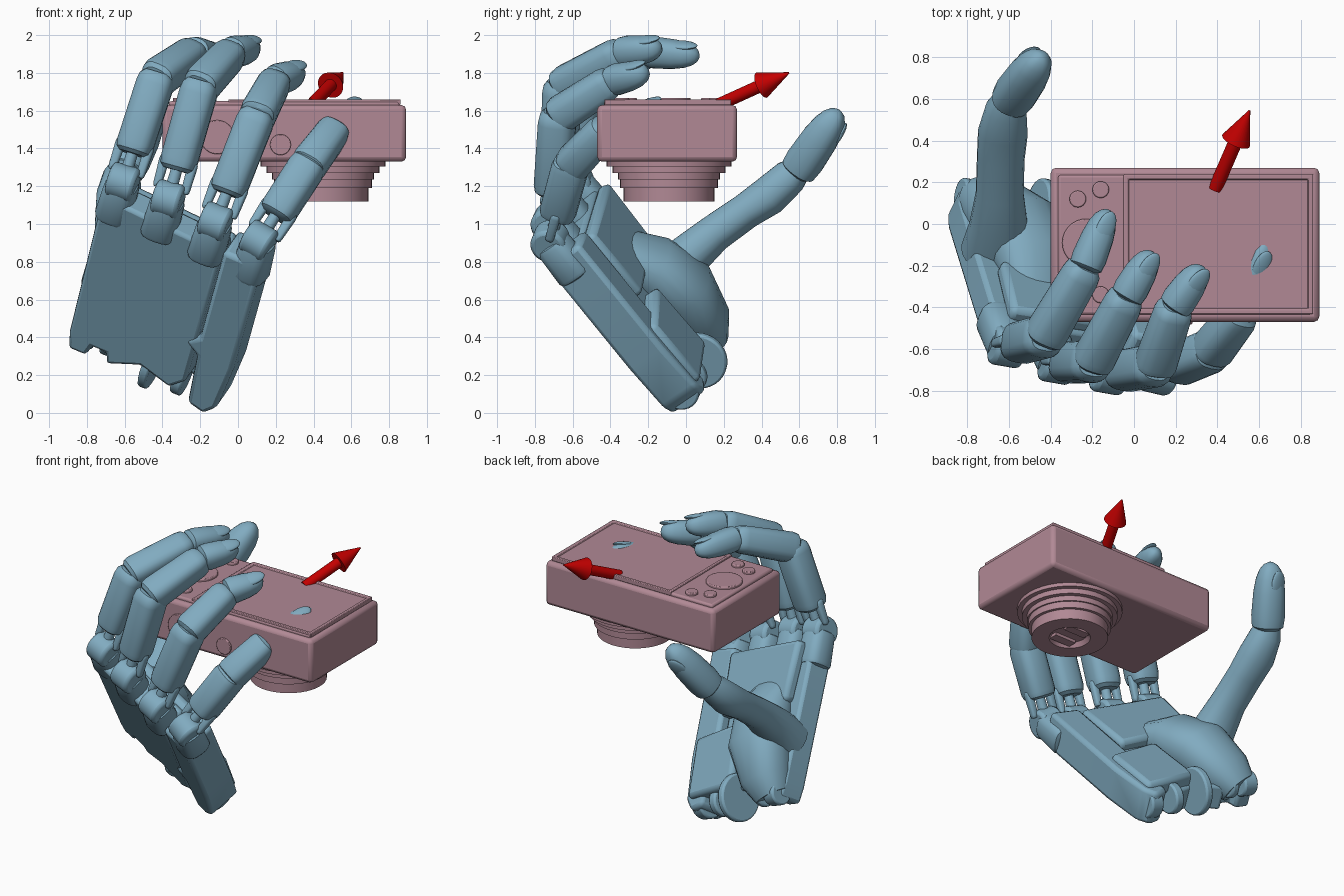
import bpy, bmesh, math
from mathutils import Vector as V, Matrix

if "Cube" in bpy.data.objects:
    bpy.data.objects.remove(bpy.data.objects["Cube"])


def material(name, rgb):
    m = bpy.data.materials.new(name)
    m.diffuse_color = (*rgb, 1)
    m.use_nodes = True
    m.node_tree.nodes["Principled BSDF"].inputs["Base Color"].default_value = m.diffuse_color
    return m


BLUE = material("hand_blue", (0.22, 0.41, 0.53))
PINK = material("camera_pink", (0.44, 0.25, 0.30))
RED = material("arrow_red", (0.55, 0.0, 0.0))


def finish(name, bm, mat, bevel=0.0, segs=2):
    bmesh.ops.recalc_face_normals(bm, faces=bm.faces)
    me = bpy.data.meshes.new(name)
    bm.to_mesh(me)
    bm.free()
    me.materials.append(mat)
    ob = bpy.data.objects.new(name, me)
    bpy.context.collection.objects.link(ob)
    if bevel:
        b = ob.modifiers.new("bevel", 'BEVEL')
        b.width, b.segments, b.limit_method = bevel, segs, 'ANGLE'
    bpy.ops.object.select_all(action='DESELECT')
    ob.select_set(True)
    bpy.context.view_layer.objects.active = ob
    bpy.ops.object.shade_smooth_by_angle(angle=math.radians(35))
    return ob


def box(name, lo, hi, mat, bevel=0.0):
    lo, hi = V(lo), V(hi)
    bm = bmesh.new()
    bmesh.ops.create_cube(bm, size=1, matrix=Matrix.Translation((lo + hi) / 2)
                          @ Matrix.Diagonal((*(hi - lo), 1)))
    return finish(name, bm, mat, bevel)


def rod(name, a, b, r0, r1, mat, bevel=0.0, n=32):
    a, b = V(a), V(b)
    bm = bmesh.new()
    rot = (b - a).to_track_quat('Z', 'Y').to_matrix().to_4x4()
    bmesh.ops.create_cone(bm, cap_ends=True, segments=n, radius1=r0, radius2=r1,
                          depth=(b - a).length, matrix=Matrix.Translation((a + b) / 2) @ rot)
    return finish(name, bm, mat, bevel)


def prism(name, outline, d0, d1, bevel):
    """Extrude an outline given in palm coordinates (across, along) through the palm depth."""
    bm = bmesh.new()
    lo = [bm.verts.new(palm(a, b, d0)) for a, b in outline]
    hi = [bm.verts.new(palm(a, b, d1)) for a, b in outline]
    bm.faces.new(lo)
    bm.faces.new(hi)
    for i in range(len(lo)):
        j = (i + 1) % len(lo)
        bm.faces.new((lo[i], lo[j], hi[j], hi[i]))
    return finish(name, bm, BLUE, bevel)


def loft(name, stations, side, power=0.7, n=20):
    """Skin rounded-square rings along stations of (point, half width, half height)."""
    bm = bmesh.new()
    rings = []
    pts = [V(s[0]) for s in stations]
    for i, (p, w, h) in enumerate(stations):
        d = (pts[min(i + 1, len(pts) - 1)] - pts[max(i - 1, 0)]).normalized()
        s = (side - d * side.dot(d)).normalized()
        u = d.cross(s)
        ring = []
        for k in range(n):
            c, t = math.cos(2 * math.pi * k / n), math.sin(2 * math.pi * k / n)
            ring.append(bm.verts.new(V(p) + s * w * math.copysign(abs(c) ** power, c)
                                     + u * h * math.copysign(abs(t) ** power, t)))
        rings.append(ring)
    for q, r in zip(rings, rings[1:]):
        for k in range(n):
            bm.faces.new((q[k], q[(k + 1) % n], r[(k + 1) % n], r[k]))
    bm.faces.new(rings[0])
    bm.faces.new(rings[-1])
    return finish(name, bm, BLUE)


def phalanx(name, a, b, r0, r1, shape, side, power=0.7):
    a, b = V(a), V(b)
    return loft(name, [(a.lerp(b, t), (r0 + (r1 - r0) * t) * k, (r0 + (r1 - r0) * t) * k)
                       for t, k in shape], side, power)


def ellipsoid(name, centre, axes, radii):
    bm = bmesh.new()
    m = Matrix([(*(ax * r), 0) for ax, r in zip(axes, radii)] + [(0, 0, 0, 1)]).transposed()
    bmesh.ops.create_uvsphere(bm, u_segments=24, v_segments=14, radius=1,
                              matrix=Matrix.Translation(V(centre)) @ m)
    return finish(name, bm, BLUE)


# palm frame: across toward the little finger, along toward the knuckles, depth toward the grip
ACROSS = V((0.76, -0.14, -0.32)).normalized()
ALONG = V((0.24, -0.70, 0.86)).normalized()
DEPTH = ALONG.cross(ACROSS).normalized()
WRIST = V((-0.90, 0.04, 0.34))


def palm(a, b, d):
    return WRIST + ACROSS * a + ALONG * b + DEPTH * d


# palm slab, little finger edge, inner pads
prism("palm_back", [(0, 0), (.10, 0), (.12, .07), (.20, .07), (.22, 0), (.40, .08), (.58, .02), (.66, .10),
                    (.66, 1.0), (.02, 1.04), (-.04, .88), (-.02, .1)], 0.0, 0.17, 0.02)
prism("palm_outer_edge", [(.70, -.02), (.80, -.05), (.86, .02), (.89, .30), (.89, 1.02), (.67, 1.02),
                          (.67, .42), (.60, .36), (.68, .30)], -0.01, 0.22, 0.025)
prism("palm_pad", [(.05, .62), (.66, .55), (.68, .98), (.02, 1.02)], 0.15, 0.24, 0.03)
prism("palm_heel", [(.42, .08), (.82, .02), (.84, .42), (.45, .5)], 0.14, 0.25, 0.03)
loft("thumb_mound", [(palm(.10, .02, .14), .12, .11), (palm(.14, .12, .19), .17, .15),
                     (palm(.20, .34, .25), .21, .17), (palm(.25, .55, .22), .20, .15),
                     (palm(.27, .74, .15), .16, .08)], ACROSS, 0.85)

# wrist hinge lugs
for i, (a, r, d, w) in enumerate([(.05, .08, .16, .05), (.17, .08, .16, .025), (.43, .155, .15, .025),
                                  (.61, .10, .12, .03), (.78, .10, .11, .045)]):
    c = palm(a, 0.03, d)
    rod(f"wrist_lug_{i}", c - ACROSS * w, c + ACROSS * w, r, r, BLUE, 0.012)

# fingers: knuckle, middle joint, end joint, tip
FINGERS = {
    "index": ((-.61, -.59, 1.22), (-.43, -.54, 1.77), (-.23, -.20, 1.91), (-.13, .05, 1.89)),
    "middle": ((-.37, -.67, 1.13), (-.20, -.66, 1.73), (-.03, -.34, 1.91), (.08, -.15, 1.93)),
    "ring": ((-.12, -.72, 1.01), (.10, -.68, 1.57), (.20, -.39, 1.76), (.32, -.22, 1.80)),
    "little": ((.11, -.72, .91), (.37, -.61, 1.31), (.52, -.42, 1.51), (.63, -.10, 1.62))}
BAR = [(0, .7), (.04, .92), (.12, 1), (.86, 1), (.95, .93), (1, .72)]
TIP = [(0, .65), (.05, .92), (.2, 1), (.55, .98), (.75, .88), (.88, .7), (.96, .45), (1, .15)]
for name, joints in FINGERS.items():
    k, m, e, t = map(V, joints)
    up = (m - k).normalized()
    side = (ACROSS - up * ACROSS.dot(up)).normalized()
    rod(name + "_knuckle", k - side * .075, k + side * .075, .095, .095, BLUE, 0.02)
    phalanx(name + "_metacarpal_end", k - ALONG * .24, k, .10, .09, BAR, side)
    rod(name + "_hinge_post", k, k + up * .17, .035, .03, BLUE)
    for s in (-1, 1):
        o = side * s * .078
        phalanx(f"{name}_fork_{s}", k + o + up * .05, k + o + up * .22, .022, .028, BAR, side)
    phalanx(name + "_proximal", k + up * .16, m + up * .03, .098, .10, BAR, side)
    phalanx(name + "_middle", m - (e - m) * .06, e, .10, .088, BAR, side)
    d = (t - e).normalized()
    phalanx(name + "_distal", e - d * .02, t + d * .02, .085, .072, TIP, side, 0.85)
    s2 = (ACROSS - d * ACROSS.dot(d)).normalized()
    n = d.cross(s2)
    n = n if n.z > 0 else -n
    ellipsoid(name + "_nail", e.lerp(t, .72) + n * .056, (s2, d, n), (.047, .09, .018))

# thumb
TS = V((1, -.15, 0))
loft("thumb_shaft", [((-.66, -.12, .68), .17, .15), ((-.65, .0, .82), .14, .12), ((-.645, .15, .95), .115, .10),
                     ((-.64, .32, 1.07), .115, .095), ((-.63, .44, 1.15), .12, .105),
                     ((-.615, .55, 1.25), .10, .095), ((-.60, .60, 1.30), .075, .07)], TS, 0.9)
phalanx("thumb_tip", (-.60, .585, 1.27), (-.44, .81, 1.60), .105, .095, TIP, TS, 0.85)
td = V((.16, .225, .33)).normalized()
tn = V((-.2, .8, -.45)).normalized()
tn = (tn - td * tn.dot(td)).normalized()
ellipsoid("thumb_nail", V((-.49, .745, 1.50)) + tn * .07, (td.cross(tn), td, tn), (.055, .085, .02))

# camera body and screen
box("camera_body", (-.40, -.47, 1.33), (.89, .27, 1.63), PINK, 0.025)
box("camera_back_plate", (-.365, -.435, 1.60), (.855, .235, 1.65), PINK, 0.012)
bm = bmesh.new()
bmesh.ops.create_cube(bm, size=1, matrix=Matrix.Translation((.405, -.097, 1.645))
                      @ Matrix.Diagonal((.91, .67, .03, 1)))
top = [f for f in bm.faces if f.normal.z > .9]
bmesh.ops.inset_region(bm, faces=top, thickness=.03, depth=0)
bmesh.ops.inset_region(bm, faces=top, thickness=.006, depth=-.012)
finish("camera_screen", bm, PINK, 0.004)

# buttons on the back and the rings on the side face
for i, (x, y, r) in enumerate([(-.27, .12, .04), (-.16, .165, .04), (-.23, -.09, .115),
                               (-.27, -.30, .04), (-.16, -.34, .04)]):
    rod(f"camera_button_{i}", (x, y, 1.63), (x, y, 1.668), r, r, PINK, 0.006)
for i, (x, z, r) in enumerate([(.225, 1.42, .055), (-.11, 1.46, .09)]):
    rod(f"camera_side_button_{i}", (x, -.45, z), (x, -.482, z), r, r, PINK, 0.004)

# stepped lens turned from one profile, with a recessed opening
PROFILE = [(.33, 1.34), (.33, 1.305), (.30, 1.305), (.30, 1.27), (.27, 1.27), (.27, 1.235), (.26, 1.235),
           (.26, 1.19), (.24, 1.19), (.24, 1.12), (.13, 1.12), (.11, 1.15), (.0, 1.15)]
bm = bmesh.new()
vs = [bm.verts.new((.45 + r, -.09, z)) for r, z in PROFILE]
es = [bm.edges.new(p) for p in zip(vs, vs[1:])]
bmesh.ops.spin(bm, geom=vs + es, cent=(.45, -.09, 0), axis=(0, 0, 1), angle=2 * math.pi,
               steps=40, use_merge=True)
bmesh.ops.remove_doubles(bm, verts=bm.verts, dist=1e-4)
finish("camera_lens", bm, PINK)
for s in (-1, 1):
    box(f"lens_shutter_{s}", (.37, -.09 + s * .07 - .03, 1.13), (.53, -.09 + s * .07 + .03, 1.16), PINK)

# direction arrow
rod("arrow_shaft", (.39, .17, 1.63), (.492, .405, 1.737), .034, .034, RED)
rod("arrow_head", (.49, .40, 1.735), (.555, .545, 1.80), .072, 0.004, RED)
